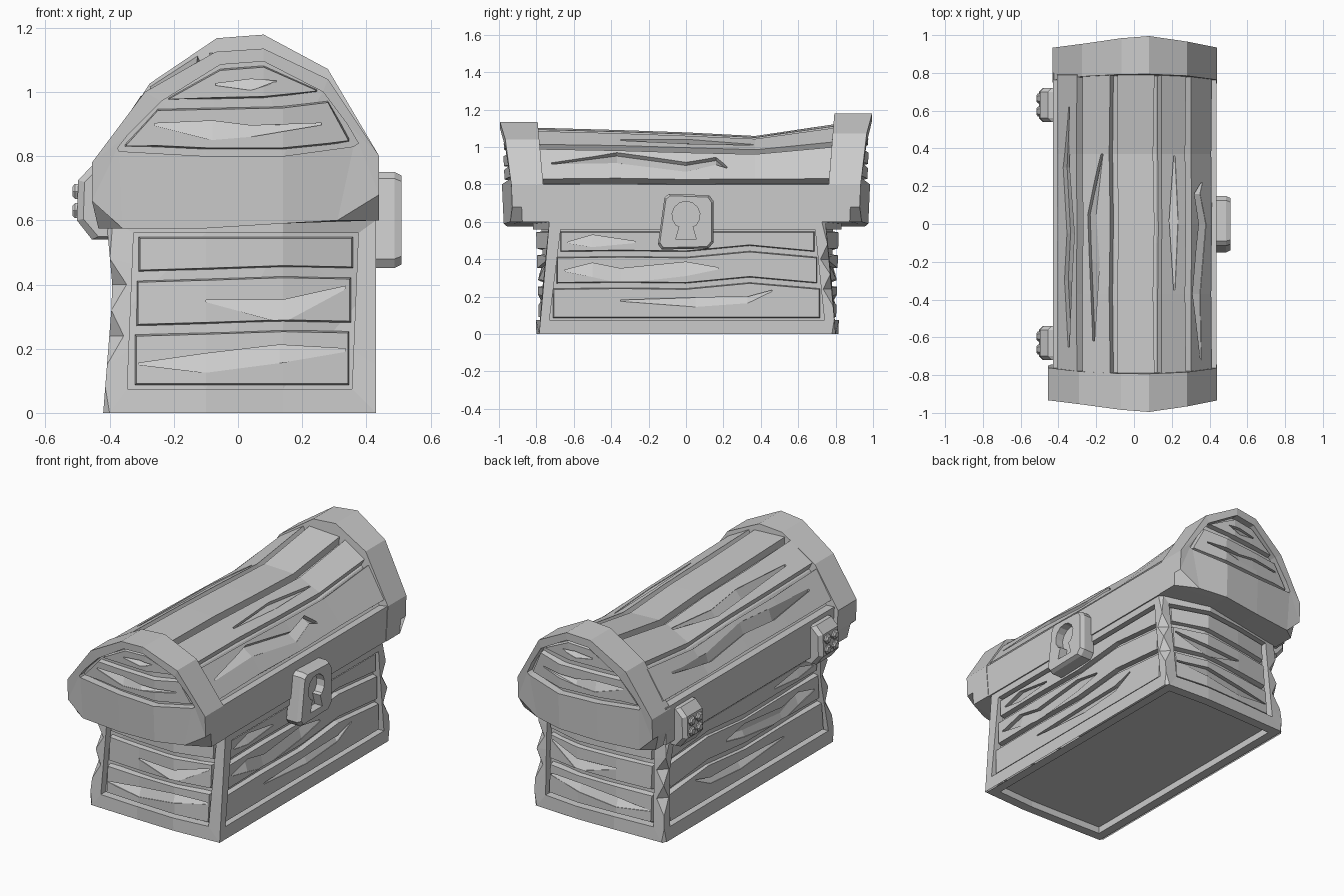
import bpy, bmesh, math

if "Cube" in bpy.data.objects:
    bpy.data.objects.remove(bpy.data.objects["Cube"])

grey = bpy.data.materials.new("plain grey")
grey.diffuse_color = (0.6, 0.6, 0.6, 1)
grey.use_nodes = True
grey.node_tree.nodes["Principled BSDF"].inputs["Base Color"].default_value = grey.diffuse_color


def make(name, verts, faces):
    me = bpy.data.meshes.new(name)
    bm = bmesh.new()
    vs = [bm.verts.new(v) for v in verts]
    for f in faces:
        bm.faces.new([vs[i] for i in f])
    bmesh.ops.recalc_face_normals(bm, faces=bm.faces)
    bmesh.ops.triangulate(bm, faces=[f for f in bm.faces if len(f.verts) > 4])
    bm.to_mesh(me)
    bm.free()
    me.materials.append(grey)
    ob = bpy.data.objects.new(name, me)
    bpy.context.collection.objects.link(ob)
    return ob


def loft(name, loops, start=True, end=True, closed=True):
    """Bridge loops of equal length; optionally cap both ends."""
    n = len(loops[0])
    faces = [(k*n+i, k*n+(i+1) % n, (k+1)*n+(i+1) % n, (k+1)*n+i)
             for k in range(len(loops)-1) for i in range(n if closed else n-1)]
    if start:
        faces.append(tuple(range(n)))
    if end:
        faces.append(tuple(range((len(loops)-1)*n, len(loops)*n)))
    return make(name, [p for lp in loops for p in lp], faces)


def slab(name, st, fn, front=0.0, back_lo=0.07, back_hi=0.07, bevel=0.0, vb=None):
    """Closed board from stations (u, low, high) on a mapped surface."""
    vb = bevel if vb is None else vb
    loops, last = [], len(st)-1
    for i, (u, lo, hi) in enumerate(st):
        uf = u + (bevel if i == 0 else -bevel if i == last else 0)
        b = min(vb, (hi-lo)*0.3)
        loops.append([fn(u, lo, back_lo), fn(uf, lo+b, front),
                      fn(uf, hi-b, front), fn(u, hi, back_hi)])
    return loft(name, loops)


def cut(ob, cutter):
    m = ob.modifiers.new("cut", 'BOOLEAN')
    m.operation, m.solver, m.object = 'DIFFERENCE', 'EXACT', cutter
    with bpy.context.temp_override(object=ob, active_object=ob, selected_objects=[ob]):
        bpy.ops.object.modifier_apply(modifier=m.name)
    bpy.data.objects.remove(cutter)


def crack(ob, st, fn, depth=0.025):
    cut(ob, slab("crack_cutter", st, fn, -0.05, 0.003, depth))


def pw(x, knots):
    if x <= knots[0][0]:
        return knots[0][1]
    for (a, p), (b, q) in zip(knots, knots[1:]):
        if x <= b:
            return p+(q-p)*(x-a)/(b-a)
    return knots[-1][1]


# Surface shapes
def bow(x): return pw(x, [(-.38, 0), (-.1, .65), (.14, 1), (.38, 0)])
def xs(s, z): return .43 if s > 0 else pw(z, [(0, .42), (.38, .39), (.6, .41)])
def yc(s, z): return (.80 if s > 0 else .785)-.09*z


def body_end(s):
    return lambda x, z, d: (x, s*(yc(s, z)+bow(x)*(.015+.12*z)-d), z)


def body_side(s):
    return lambda y, z, d: (s*(xs(s, z)-d), y, z)


def lid_end(s):
    def f(x, z, d):
        y = s*(.925+.025*(z-.6)/.55+.05*bow(x)-d)
        if s > 0:
            z += max(0, z-.8)*.13
            x *= .95 if x < 0 else 1
        return (x, y, z)
    return f


ARCH = [(.425, .81), (.29, .98), (.13, 1.055), (-.11, 1.065), (-.29, .97), (-.42, .81)]
def lid_top(y, v, d):
    i = min(int(v), 4)
    t = v-i
    x = ARCH[i][0]*(1-t)+ARCH[i+1][0]*t
    z = ARCH[i][1]*(1-t)+ARCH[i+1][1]*t
    r = math.hypot(x, z-.6)
    sag = pw(y, [(-.8, .04), (-.1, .02), (.37, -.005), (.8, .06)])*(z-.8)/.27
    return (x-d*x/r, y, z+sag-d*(z-.6)/r)


# Body frames with recessed panels and chipped corners
ZS = [0, .08, .15, .24, .32, .4, .48, .6]
CHIP = [.02, 0, 0, .045, 0, .045, 0, .02]
def chip(sx, sy, i): return 0.0 if sx > 0 and sy < 0 else CHIP[i]


def panel(name, fn, lo_edge, hi_edge, us, ul, uh):
    n = len(ZS)
    zi = [.075+z/.6*.485 for z in ZS]
    outer = ([(lo_edge(i), ZS[i]) for i in range(n)] + [(u, .6) for u in us] +
             [(hi_edge(i), ZS[i]) for i in reversed(range(n))] + [(u, 0) for u in us[::-1]])
    li = [ul[0]+(ul[1]-ul[0])*z/.6 for z in ZS]
    hi = [uh[0]+(uh[1]-uh[0])*z/.6 for z in ZS]
    inner = ([(li[i], zi[i]) for i in range(n)] + [(u, zi[-1]) for u in us] +
             [(hi[i], zi[i]) for i in reversed(range(n))] + [(u, zi[0]) for u in us[::-1]])
    loft(name, [[fn(u, z, 0) for u, z in outer], [fn(u, z, 0) for u, z in inner],
                [fn(u, z, .045) for u, z in inner]], start=False)


ROWS = [(.083, .247), (.268, .415), (.437, .552)]
END_CRACKS = [[(-.31, .15, .155), (-.1, .125, .185), (.13, .155, .212), (.335, .19, .2)],
              [(-.1, .345, .352), (.14, .28, .352), (.335, .385, .395)], None]
SIDE_CRACKS = [[(-.35, .175, .182), (.05, .145, .195), (.33, .165, .2), (.46, .228, .235)],
               [(-.65, .335, .342), (-.5, .305, .38), (-.35, .27, .35), (0, .31, .385), (.17, .345, .355)],
               [(-.63, .485, .493), (-.5, .465, .53), (-.27, .487, .495)]]
for s, tag in ((-1, "front"), (1, "back")):
    fn = body_end(s)
    panel("body_frame_" + tag, fn, lambda i: -xs(-1, ZS[i])+chip(-1, s, i),
          lambda i: xs(1, ZS[i])-chip(1, s, i), [-.1, .14], (-.345, -.325), (.355, .375))
    for k, (lo, hi) in enumerate(ROWS):
        w = [(-.325+.006*k, 0), (-.1, .006), (.14, .014), (.35+.006*k, .01)]
        st = [(u, lo+(a if k else 0), hi+(a if k < 2 else 0)) for u, a in w]
        ob = slab(f"body_{tag}_plank", st, fn, .015, bevel=.008)
        if END_CRACKS[k]:
            crack(ob, END_CRACKS[k], lambda u, v, d: fn(u, v, d+.015))
for s, tag in ((1, "right"), (-1, "left")):
    fn = body_side(s)
    panel("body_frame_" + tag, fn, lambda i: -yc(-1, ZS[i])+chip(s, -1, i),
          lambda i: yc(1, ZS[i])-chip(s, 1, i), [-.35, 0, .35], (-.73, -.67), (.74, .69))
    for k, (lo, hi) in enumerate(ROWS):
        w = [(-.715+.02*k, 0), (-.35, .004), (0, 0), (.34, .032), (.72-.015*k, 0)]
        st = [(u, lo+(a if k else 0), hi+(a if k < 2 else 0)) for u, a in w]
        ob = slab(f"body_{tag}_plank", st, fn, .015, bevel=.008)
        crack(ob, SIDE_CRACKS[k], lambda u, v, d: fn(u, v, d+.015))
    for sy in (-1, 1):
        a = [body_end(sy)(s*(xs(s, z)-chip(s, sy, i)), z, 0) for i, z in enumerate(ZS)]
        b = [fn(sy*(yc(sy, z)-chip(s, sy, i)), z, 0) for i, z in enumerate(ZS)]
        loft("corner_post", [a, b], False, False, closed=False)

# Recessed underside
xb = [-.41, -.1, .14, .42]
ring = [body_end(-1)(x, 0, 0) for x in xb]+[body_end(1)(x, 0, 0) for x in xb[::-1]]
inn = [(x*.87, y*.93, 0) for x, y, z in ring]
loft("underside", [ring, inn, [(x, y, .04) for x, y, z in inn]], start=False)

# Lid core with the band along both long sides
loft("lid_core", [[(-.43, y, .58), (-.43, y, .795)] + [lid_top(y, v, .045) for v in (5, 4, 3, 2, 1, 0)] +
                  [(.437, y, .8), (.437, y, .6)] for y in (-.8, -.1, .37, .8)])

# Lid planks along the arch
TOP_CRACKS = [[(-.72, .5, .54), (-.37, .55, .85), (0, .32, .6), (.16, .55, .78), (.22, .45, .5)],
              [(-.35, 1.45, 1.5), (.02, 1.35, 1.65), (.36, 1.45, 1.5)], None,
              [(-.62, 3.55, 3.6), (-.2, 3.4, 3.7), (.05, 3.5, 3.75), (.37, 3.3, 3.36)],
              [(-.65, 4.4, 4.45), (-.3, 4.3, 4.6), (-.05, 4.2, 4.5), (.3, 4.4, 4.65), (.62, 4.4, 4.45)]]
for i in range(5):
    wob = [0, .03, -.02, .03, 0]
    st = [(y, i+.03+max(0, a), i+.97+min(0, a)) for y, a in zip((-.8, -.37, 0, .37, .8), wob)]
    ob = slab("lid_plank", st, lid_top, 0, bevel=.01, vb=.06)
    if TOP_CRACKS[i]:
        crack(ob, TOP_CRACKS[i], lid_top)

# Flared lid rims with planked ends
FRONT = [(-.36, .575), (-.1, .575), (.14, .59), (.31, .6), (.44, .68), (.44, .8),
         (.28, 1.04), (.08, 1.135), (-.07, 1.125), (-.29, 1.0), (-.455, .78), (-.455, .66)]
BACK = FRONT[:]
BACK[0], BACK[3] = (-.435, .575), (.44, .6)
HOLE = [(-.37, .815), (-.1, .8), (.14, .8), (.36, .83), (.375, .84), (.34, .9),
        (.265, 1.0), (.08, 1.095), (-.055, 1.085), (-.24, .97), (-.34, .87), (-.375, .825)]
for s, tag in ((-1, "front"), (1, "back")):
    fn = lid_end(s)
    inner = []
    for x, z in BACK:
        p = fn(x, z, 0)
        inner.append((p[0], s*(.745+.09*(z-.6)), p[2]))
    loft("lid_rim_" + tag, [inner, [fn(x, z, .05) for x, z in BACK], [fn(x, z, 0) for x, z in FRONT],
                            [fn(x, z, 0) for x, z in HOLE], [fn(x, z, .045) for x, z in HOLE]])
    low = slab("lid_end_plank", [(-.355, .828, .838), (-.25, .825, .95), (-.1, .818, .953),
                                 (.14, .818, .958), (.28, .832, .975), (.35, .845, .855)], fn, .015, bevel=.008)
    crack(low, [(-.26, .895, .902), (-.08, .85, .91), (.04, .86, .895), (.26, .897, .903)],
          lambda u, v, d: fn(u, v, d+.015), .02)
    top = slab("lid_end_plank", [(-.22, .975, .982), (-.055, .975, 1.075), (.08, .978, 1.085),
                                 (.25, 1.0, 1.008)], fn, .015, bevel=.008)
    crack(top, [(-.07, 1.02, 1.026), (.04, 1.005, 1.04), (.12, 1.03, 1.035)],
          lambda u, v, d: fn(u, v, d+.015), .02)

# Lock plate with keyhole
plate = [(-.13, .452), (.12, .458), (.148, .49), (.148, .71), (.125, .742), (-.09, .75), (-.115, .73), (-.15, .48)]
lock = loft("lock_plate", [[(x, y*k, .6+(z-.6)*k) for y, z in plate] for x, k in ((.42, 1), (.488, 1), (.51, .93))])
hole = [(-.035, .575), (-.055, .505), (.055, .505), (.035, .575)]
hole += [(.075*math.cos(a), .635+.075*math.sin(a)) for a in [math.radians(-45+27*j) for j in range(11)]]
cut(lock, loft("keyhole_cutter", [[(x, y, z) for y, z in hole] for x in (.46, .56)]))

# Hinges with four studs each
for yc0 in (-.63, .63):
    side = [(-.42, .77), (-.455, .77), (-.498, .725), (-.502, .6), (-.455, .54), (-.40, .54)]
    loft("hinge_plate", [[(x+o, y, .655+(z-.655)*k) for x, z in side]
                         for y, o, k in ((yc0-.09, .02, .92), (yc0-.07, 0, 1), (yc0+.07, 0, 1), (yc0+.09, .02, .92))])
    for dy in (-.035, .035):
        for z in (.63, .69):
            loft("hinge_stud", [[(x, yc0+dy+r*math.cos(j*math.pi/3), z+r*math.sin(j*math.pi/3))
                                 for j in range(6)] for x, r in ((-.49, .027), (-.508, .027), (-.516, .017))])
